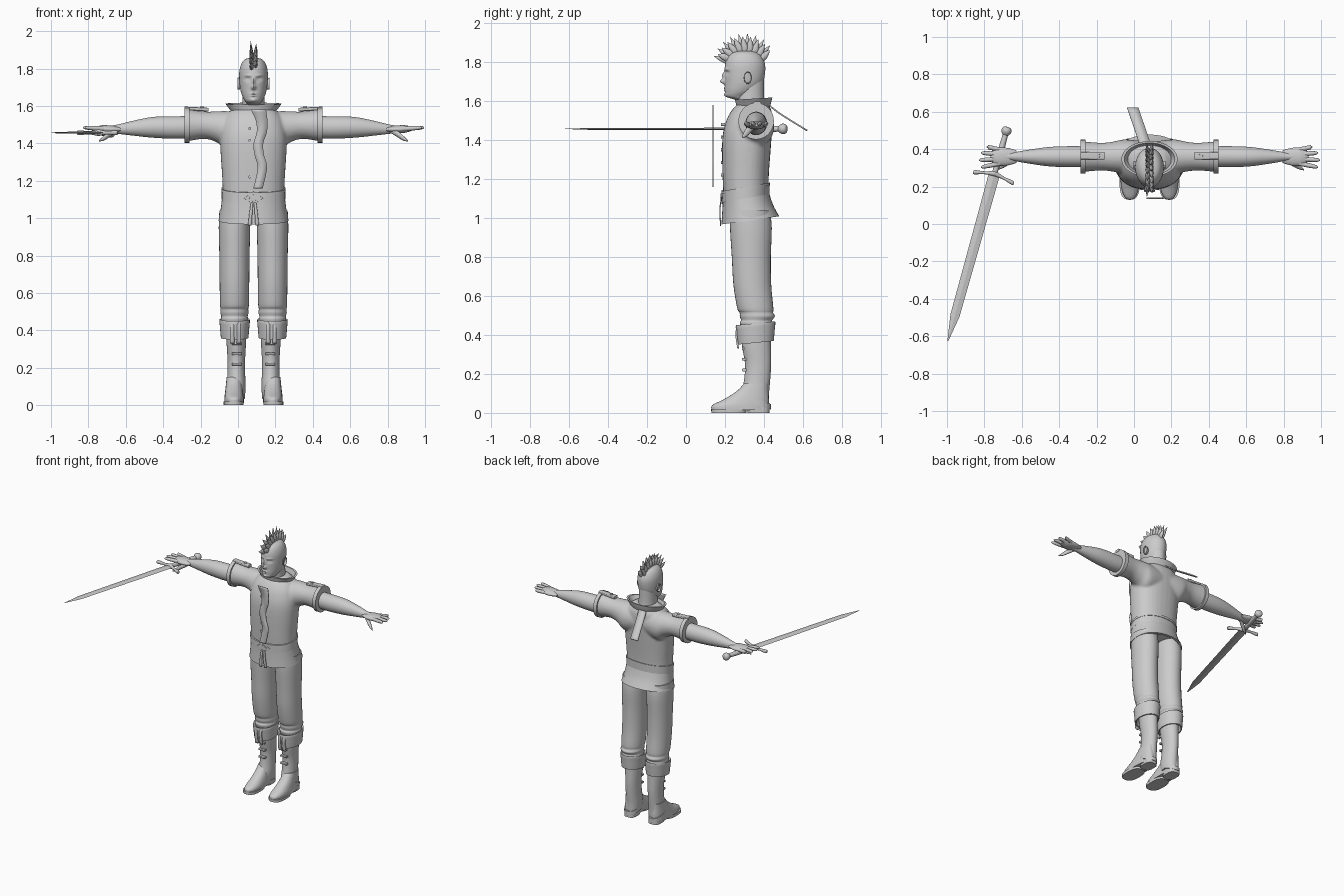
import bpy, bmesh, math
from mathutils import Vector, Matrix

if "Cube" in bpy.data.objects:
    bpy.data.objects.remove(bpy.data.objects["Cube"])

COLOUR = (.6, .6, .6, 1)
grey = bpy.data.materials.new("plain grey")
grey.use_nodes = True
grey.diffuse_color = COLOUR
grey.node_tree.nodes["Principled BSDF"].inputs["Base Color"].default_value = COLOUR

BODY = Matrix.Translation((.083, 0, 0))   # the body stands beside the origin
AXES = {"x": (1, 2, 0), "y": (0, 2, 1), "z": (0, 1, 2)}
SIDES = {"left": 1, "right": -1}


def finish(name, bm, matrix=BODY, angle=50):
    """Turn a bmesh into a shaded object."""
    bmesh.ops.recalc_face_normals(bm, faces=bm.faces)
    mesh = bpy.data.meshes.new(name)
    bm.to_mesh(mesh)
    bm.free()
    mesh.materials.append(grey)
    mesh.shade_smooth()
    mesh.set_sharp_from_angle(angle=math.radians(angle))
    part = bpy.data.objects.new(name, mesh)
    part.matrix_world = matrix
    bpy.context.collection.objects.link(part)
    return part


def resample(rows, steps):
    """Smooth curve through number tuples."""
    rows = [Vector(row) for row in rows]
    out = []
    for i, (b, c) in enumerate(zip(rows, rows[1:])):
        a, d = rows[max(i - 1, 0)], rows[min(i + 2, len(rows) - 1)]
        for k in range(steps):
            t = k / steps
            out.append(b + (c - a) * (t / 2) + (a * 2 - b * 5 + c * 4 - d) * (t * t / 2)
                       + (b * 3 - a - c * 3 + d) * (t ** 3 / 2))
    return out + [rows[-1]]


def skin(bm, rows, width, axis="z", off=0, slant=0, follow=1, side=1,
         seg=32, steps=4, power=2, tilt=0, hollow=False):
    """Closed skin over (position, centre, radius) rings; width is the widest half breadth."""
    u, v, w = AXES[axis]
    widest = max(row[2] for row in rows)
    rings = []
    for p, centre, radius in resample(rows, steps):
        radius = max(radius, .0005)
        rings.append((p, centre, width * (radius / widest) ** follow, radius))
    if hollow:   # fold the open end inwards
        p, centre, ru, rv = rings[-1]
        deep = p - math.copysign(.04, p - rings[-2][0])
        rings += [(p, centre, ru * .9, rv * .9), (deep, centre, ru * .75, rv * .75)]
    loops = []
    for p, centre, ru, rv in rings:
        loop = []
        for k in range(seg):
            c, s = math.cos(math.tau * k / seg), math.sin(math.tau * k / seg)
            co = Vector((0, 0, 0))
            co[u] = off + slant * (p - rows[0][0]) + ru * math.copysign(abs(c) ** (2 / power), c)
            co[v] = centre + rv * math.copysign(abs(s) ** (2 / power), s)
            co[w] = p
            co.z += tilt * (co.y - .31)
            co.x *= side
            loop.append(bm.verts.new(co))
        loops.append(loop)
    for low, high in zip(loops, loops[1:]):
        for k in range(seg):
            j = (k + 1) % seg
            bm.faces.new((low[k], low[j], high[j], high[k]))
    bm.faces.new(loops[0])
    bm.faces.new(loops[-1])


def loft(name, rows, width, matrix=BODY, angle=50, **options):
    bm = bmesh.new()
    skin(bm, rows, width, **options)
    return finish(name, bm, matrix, angle)


def hoop(name, at, centre, radius, width, half, **options):
    """Flat band around a limb or the waist."""
    inner = radius * .9
    rows = [(at - half, centre, inner), (at - half, centre, radius),
            (at + half, centre, radius), (at + half, centre, inner)]
    loft(name, rows, width, steps=1, **options)


def ribbon(name, rows, thick=.006):
    """Thin strip through (x, y, z, half width) rows."""
    bm = bmesh.new()
    pairs = []
    for x, y, z, half in resample(rows, 4):
        pairs.append((bm.verts.new((x - half, y, z)), bm.verts.new((x + half, y, z))))
    for (a, b), (c, d) in zip(pairs, pairs[1:]):
        bm.faces.new((a, b, d, c))
    solid = finish(name, bm).modifiers.new("thickness", "SOLIDIFY")
    solid.thickness, solid.offset = thick, 0


# Head, with soft bumps (x, z, spread x, spread z, depth) for the face
bm = bmesh.new()
skin(bm, [(1.605, .3, .04), (1.622, .265, .057), (1.65, .28, .08), (1.69, .296, .096), (1.74, .302, .103),
          (1.79, .303, .102), (1.83, .302, .085), (1.852, .302, .055), (1.86, .302, 0)],
     width=.076, seg=96, steps=10)
nose, bridge = (0, 1.7, .011, .012, .026), (0, 1.73, .008, .02, .014)
socket, eye, brow = (.03, 1.743, .014, .01, -.012), (.03, 1.741, .01, .005, .007), (.03, 1.763, .02, .006, .006)
upper_lip, lower_lip, chin = (0, 1.667, .016, .004, .007), (0, 1.655, .014, .004, .007), (0, 1.63, .016, .01, .007)
for vert in bm.verts:
    if vert.co.y < .27:
        x, z = abs(vert.co.x), vert.co.z
        for bx, bz, sx, sz, depth in (nose, bridge, socket, eye, brow, upper_lip, lower_lip, chin):
            vert.co.y -= depth * math.exp(-((x - bx) / sx) ** 2 - ((z - bz) / sz) ** 2)
finish("head", bm)
loft("neck", [(1.52, .34, .08), (1.6, .33, .072), (1.72, .33, .07)], width=.066)

# Spiked crest: leaves fanning over the scalp from brow to nape
for i in range(9):
    for side in SIDES.values():
        turn = math.radians(62 - 14 * i - 3 * side)
        reach = .155 + .025 * math.cos(turn) - .008 * side
        fan = BODY @ Matrix.Translation((.008 * side, .303, 1.76)) @ Matrix.Rotation(turn, 4, "X")
        loft("hair_spike", [(.07, 0, .012), (.11, .004, .018), (.14, 0, .013), (reach, -.004, 0)],
             width=.011, matrix=fan, seg=8, slant=.06 * side)

# Jacket: torso and both hollow sleeves fused into one surface
bm = bmesh.new()
skin(bm, [(1.06, .31, .115), (1.2, .306, .118), (1.4, .312, .126), (1.5, .325, .118),
          (1.56, .338, .097), (1.6, .345, .06)], width=.178, power=2.3)
for side in SIDES.values():
    skin(bm, [(0, 1.48, .08), (.13, 1.467, .105), (.19, 1.487, .085), (.26, 1.497, .073), (.365, 1.497, .088)],
         width=.092, follow=.6, axis="x", off=.36, side=side, hollow=True)
jacket = finish("jacket", bm)
fuse = jacket.modifiers.new("fuse", "REMESH")
fuse.mode, fuse.voxel_size, fuse.use_smooth_shade = "VOXEL", .008, True
jacket.modifiers.new("relax", "SMOOTH").iterations = 6

# Collar, belt and flared skirt
loft("collar", [(1.55, .345, .08), (1.585, .347, .09), (1.61, .347, .096)], width=.15, follow=2,
     seg=48, hollow=True, tilt=.06)
hoop("belt", 1.123, .306, .122, width=.17, half=.022, tilt=.18, seg=48, power=2.2)
hoop("belt_rim", 1.152, .306, .125, width=.172, half=.008, tilt=.18, seg=48, power=2.2)
loft("jacket_skirt", [(1.12, .306, .118), (1.05, .316, .13), (.985, .33, .148)], width=.187, follow=.5,
     power=2.2, tilt=.14, seg=48, hollow=True)

# Diamond buckle and hanging belt tails
for size, front in ((1, .182), (.55, .176)):
    loft("buckle", [(.2, 1.107, .037 * size), (front, 1.107, .035 * size)], width=.052 * size,
         axis="y", seg=4, steps=1, angle=20)
for side in SIDES.values():
    ribbon("belt_tail", [(.008 * side, .178, 1.085, .006), (.014 * side, .174, 1.03, .008),
                         (.02 * side, .178, .96, .01)])

# Loose wavy front facing, buttons and the strap flying behind
ribbon("front_facing", [(.036 + .012 * math.sin(1.7 * i - 1), .138, 1.58 - .06 * i,
                         .025 + .016 * math.exp(-i)) for i in range(8)])
for i in range(5):
    loft("button", [(.18, 1.22 + .065 * i, .008), (.2, 1.22 + .065 * i, .008)], width=.008,
         axis="y", off=-.02, seg=12, steps=1)
ribbon("back_strap", [(-.025, .43, 1.575, .03), (-.045, .49, 1.53, .03), (-.09, .622, 1.448, .03)], thick=.008)

for label, side in SIDES.items():
    # Shoulder tab, stud and cuff trim
    loft(label + "_shoulder_tab", [(.24, 1.58, .01), (.37, 1.588, .009)], width=.021,
         axis="x", off=.365, side=side, power=4, steps=1)
    loft(label + "_tab_stud", [(1.575, .365, .012), (1.598, .365, .01)], width=.012,
         off=.275, side=side, seg=12, steps=1)
    hoop(label + "_cuff_trim", .355, 1.497, .094, width=.091, half=.013, axis="x", off=.36, side=side)

    # Arm, palm, fingers and thumb
    loft(label + "_arm", [(.24, 1.49, .056), (.4, 1.485, .06), (.53, 1.486, .056), (.63, 1.482, .042),
                          (.725, 1.476, .025), (.77, 1.475, .02)], width=.056,
         axis="x", off=.36, side=side)
    loft(label + "_palm", [(.71, 1.475, .012), (.76, 1.475, .02), (.81, 1.477, .02), (.85, 1.478, .009)],
         width=.047, follow=.7, axis="x", off=.36, side=side)
    for i in range(4):
        tip = .912 - .01 * (i - 2) ** 2
        loft(label + "_finger", [(.8, 1.478, .012), (.86, 1.482, .012), (tip - .012, 1.484, .009), (tip, 1.484, .002)],
             width=.012, axis="x", off=.398 - .025 * i, slant=.2 - .13 * i, side=side, seg=12)
    loft(label + "_thumb", [(.73, 1.47, .012), (.77, 1.45, .017), (.8, 1.428, .013), (.826, 1.413, .003)],
         width=.016, axis="x", off=.345, slant=-.58, side=side, seg=12)

    # Ear
    loft(label + "_ear", [(.066, 1.715, .022), (.078, 1.718, .031), (.085, 1.72, .032)], width=.021,
         axis="x", off=.317, side=side, seg=20, hollow=True)

    # Trouser leg, gathered below the knee
    loft(label + "_trouser_leg", [(1.04, .33, .1), (.95, .333, .107), (.8, .335, .1), (.66, .34, .097),
                                  (.54, .355, .093), (.515, .361, .086), (.495, .366, .09),
                                  (.475, .362, .08), (.46, .36, .084), (.42, .36, .07)],
         width=.084, follow=.6, off=.102, side=side)

    # Boot: turned-down top, shaft, foot, sole, heel and ankle band
    loft(label + "_boot_cuff", [(.43, .36, .07), (.455, .357, .1), (.41, .357, .098), (.355, .358, .092)],
         width=.08, off=.101, side=side, tilt=.1, hollow=True)
    loft(label + "_boot_shaft", [(.42, .36, .075), (.34, .362, .074), (.25, .37, .067), (.17, .365, .067),
                                 (.1, .356, .07), (.04, .36, .065)], width=.053, off=.092, side=side)
    loft(label + "_boot_foot", [(.015, .278, .147), (.04, .28, .145), (.07, .31, .115), (.11, .34, .082),
                                (.15, .36, .062)], width=.052, follow=.3, off=.104, side=side, power=2.4)
    loft(label + "_boot_sole", [(0, .22, .09), (.02, .22, .091)], width=.054, off=.106, side=side, power=2.6, steps=1)
    loft(label + "_boot_heel", [(0, .372, .056), (.05, .368, .06)], width=.046, off=.1, side=side, power=3, steps=1)
    hoop(label + "_ankle_band", .075, .361, .074, width=.054, half=.014, off=.099, side=side, tilt=-.35)
    for i in range(3):
        z = .22 + .055 * i
        loft(label + "_lace_bar", [(.065, z, .007), (.115, z, .007)], width=.012,
             axis="x", off=.298, side=side, power=4, steps=1)
    for x in (.078, .114):
        ribbon(label + "_cuff_tab", [(x * side, .264, .445, .01), (x * side, .258, .4, .01),
                                     (x * side, .268, .33, .012)], thick=.009)

# Sword, lying flat along its own y axis from pommel to tip
pommel, tip = Vector((-.68, .505)), Vector((-.995, -.625))
way = tip - pommel
length = way.length
SWORD = Matrix.Translation((*pommel, 1.457)) @ Matrix.Rotation(math.atan2(-way.x, way.y), 4, "Z")
loft("sword_blade", [(.24, 0, .006), (length - .14, 0, .005), (length, 0, 0)], width=.03, matrix=SWORD,
     angle=20, axis="y", seg=4, steps=1)
loft("sword_grip", [(.02, 0, .014), (.13, 0, .017), (.25, 0, .014)], width=.017, matrix=SWORD, axis="y", seg=16)
loft("sword_pommel", [(-.015, 0, 0), (-.01, 0, .02), (.008, 0, .027), (.025, 0, .02), (.032, 0, .012)],
     width=.027, matrix=SWORD, axis="y", seg=20)
for label, side in SIDES.items():
    loft(label + "_sword_guard", [(0, 0, .018), (.05, 0, .009), (.105, 0, .013), (.113, 0, .005)],
         width=.016, matrix=SWORD, axis="x", off=.243, slant=.22, side=side, seg=16)
